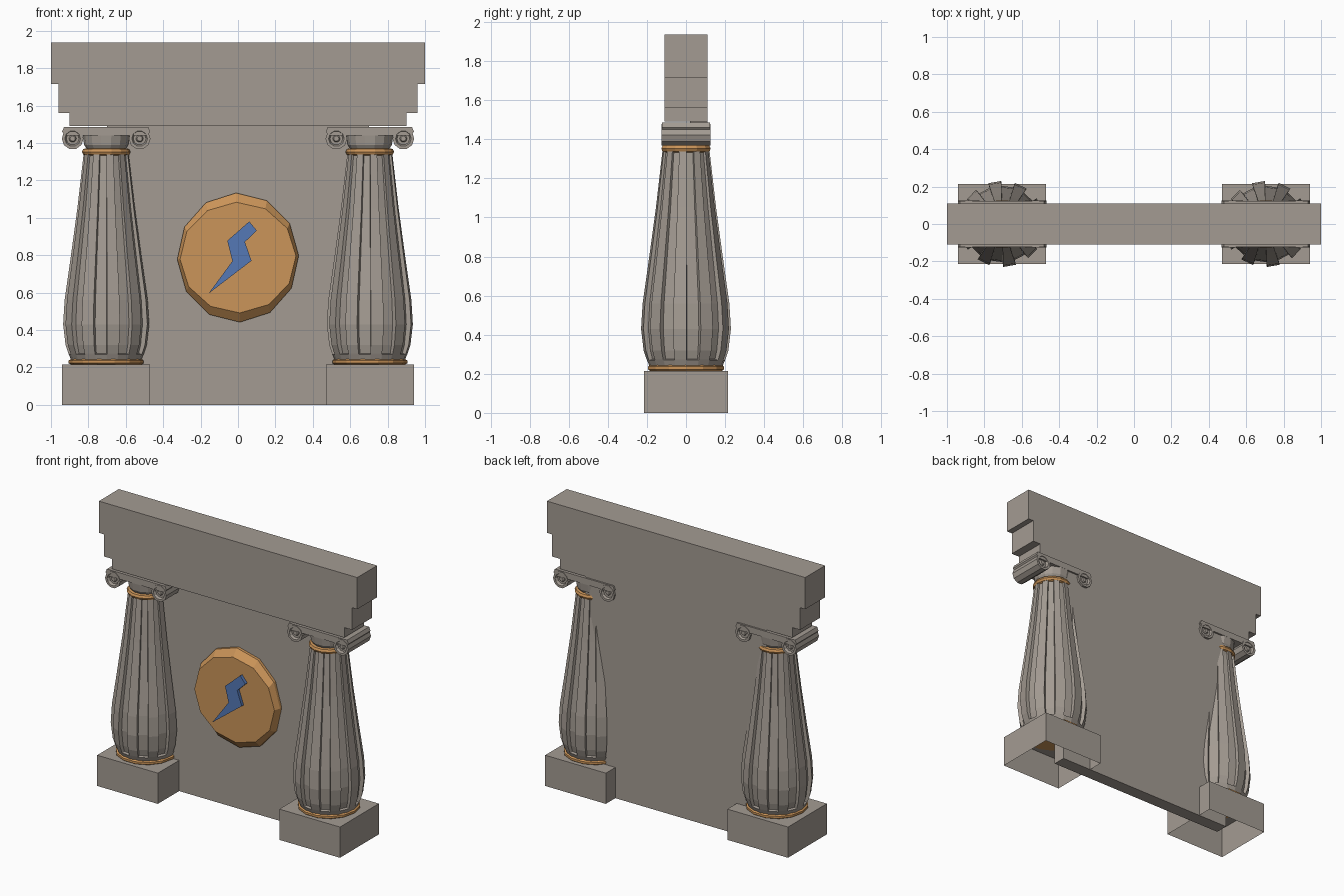
import bpy, bmesh, math
from mathutils import Matrix

if "Cube" in bpy.data.objects:
    bpy.data.objects.remove(bpy.data.objects["Cube"])


def material(name, rgb):
    m = bpy.data.materials.new(name)
    m.diffuse_color = (*rgb, 1)
    m.use_nodes = True
    m.node_tree.nodes["Principled BSDF"].inputs["Base Color"].default_value = m.diffuse_color
    return m


STONE = material("warm grey stone", (0.37, 0.33, 0.29))
BRONZE = material("bronze", (0.60, 0.30, 0.10))
BLUE = material("blue enamel", (0.09, 0.19, 0.47))


def finish(bm, name, mat):
    bmesh.ops.recalc_face_normals(bm, faces=bm.faces)
    me = bpy.data.meshes.new(name)
    bm.to_mesh(me)
    bm.free()
    me.materials.append(mat)
    ob = bpy.data.objects.new(name, me)
    bpy.context.collection.objects.link(ob)
    return ob


def box(name, lo, hi, mat, open_bottom=False):
    bm = bmesh.new()
    bmesh.ops.create_cube(bm, size=1)
    for v in bm.verts:
        v.co = [(a + b) / 2 + c * (b - a) for a, b, c in zip(lo, hi, v.co)]
    ob_faces = [f for f in bm.faces if all(v.co.z < lo[2] + 1e-5 for v in f.verts)]
    bmesh.ops.recalc_face_normals(bm, faces=bm.faces)
    if open_bottom:
        bmesh.ops.delete(bm, geom=ob_faces, context='FACES_ONLY')
    return finish(bm, name, mat)


def skin(name, rings, mat, matrix):
    """Bridge equal-length closed rings of points and cap both ends."""
    bm = bmesh.new()
    vs = [[bm.verts.new(p) for p in ring] for ring in rings]
    n = len(vs[0])
    for a, b in zip(vs, vs[1:]):
        for i in range(n):
            j = (i + 1) % n
            bm.faces.new((a[i], a[j], b[j], b[i]))
    bm.faces.new(vs[0])
    bm.faces.new(vs[-1])
    bm.transform(matrix)
    return finish(bm, name, mat)


def circle(rx, z, n, ry=None, turn=0.0):
    ry = rx if ry is None else ry
    return [(rx * math.cos(turn + math.tau * i / n),
             ry * math.sin(turn + math.tau * i / n), z) for i in range(n)]


def prism(name, pts, y0, y1, mat):
    """Extrude an x/z outline between two depths."""
    return skin(name, [[(x, y, z) for x, z in pts] for y in (y0, y1)], mat, Matrix())


# Wall, recessed at the front and flush with the beam at the back
box("back_wall", (-0.7, 0.02, 0), (0.7, 0.11, 1.49), STONE)

# Stepped beam across the top
half = [(0.9, 1.49), (0.9, 1.56), (0.96, 1.56), (0.96, 1.715), (1.0, 1.715), (1.0, 1.937)]
prism("stepped_beam", half + [(-x, z) for x, z in reversed(half)], -0.11, 0.11, STONE)

# Column shaft: ten ribs alternating with ten sunken flutes
SHAFT = [(0.235, 0.185, 0), (0.27, 0.2, 0), (0.275, 0.202, 0.02), (0.32, 0.217, 0.024),
         (0.43, 0.23, 0.026), (0.56, 0.222, 0.025), (0.8, 0.188, 0.02),
         (1.05, 0.154, 0.016), (1.345, 0.12, 0.012)]


def fluted_ring(z, r, depth):
    pts = []
    for k in range(20):
        rr = r - (depth if k % 2 else 0)
        for side in (-9, 9):
            # corners pulled slightly apart keep the rib sides clean
            a = math.radians(100 + 18 * k + side * 0.97)
            pts.append((rr * math.cos(a), rr * math.sin(a), z))
    return pts


VOLUTE = [(0.014, 0.118), (0.02, 0.108), (0.034, 0.108), (0.042, 0.125), (0.058, 0.125)]
Y_AXIS = Matrix.Rotation(math.pi / 2, 4, 'X')

for side, cx in (("left", -0.705), ("right", 0.705)):
    at = Matrix.Translation((cx, 0, 0))
    box(side + "_plinth", (cx - 0.235, -0.215, 0), (cx + 0.235, 0.215, 0.215), STONE, True)
    skin(side + "_shaft", [fluted_ring(*s) for s in SHAFT], STONE, at)

    # Bronze collars at foot and neck
    skin(side + "_foot_collar", [circle(r, z, 14) for r, z in
         ((0.185, 0.213), (0.2, 0.222), (0.2, 0.237), (0.185, 0.246))], BRONZE, at)
    skin(side + "_neck_collar", [circle(r, z, 14) for r, z in
         ((0.112, 1.333), (0.123, 1.338), (0.13, 1.352), (0.123, 1.367), (0.11, 1.37))],
         BRONZE, at)

    # Capital: bowl, slab and two scrolls
    skin(side + "_capital_bowl", [circle(r, z, 14) for r, z in
         ((0.1, 1.362), (0.118, 1.39), (0.125, 1.445))], STONE, at)
    prism(side + "_capital_slab",
          [(cx + x, z) for x, z in ((-0.22, 1.44), (0.22, 1.44), (0.236, 1.46),
                                    (0.225, 1.485), (-0.225, 1.485), (-0.236, 1.46))],
          -0.122, 0.122, STONE)
    for tag, dx in (("outer", -0.179), ("inner", 0.179)):
        rings = [circle(r, -z, 10) for r, z in VOLUTE] + \
                [circle(r, z, 10) for r, z in reversed(VOLUTE)]
        skin(f"{side}_{tag}_scroll", rings, STONE,
             Matrix.Translation((cx + dx, 0, 1.423)) @ Y_AXIS)

# Medallion: tapered twelve-sided disc
skin("medallion", [circle(0.325, -0.03, 12, 0.346, 0.03), circle(0.325, 0.0, 12, 0.346, 0.03),
                   circle(0.31, 0.04, 12, 0.296, 0.03)],
     BRONZE, Matrix.Translation((0, 0, 0.787)) @ Y_AXIS)

# Lightning bolt plate
prism("lightning_bolt", [(0.06, 0.98), (0.1, 0.932), (0.037, 0.87), (0.072, 0.77),
                         (-0.157, 0.595), (-0.03, 0.768), (-0.057, 0.877)],
      -0.062, -0.03, BLUE)
